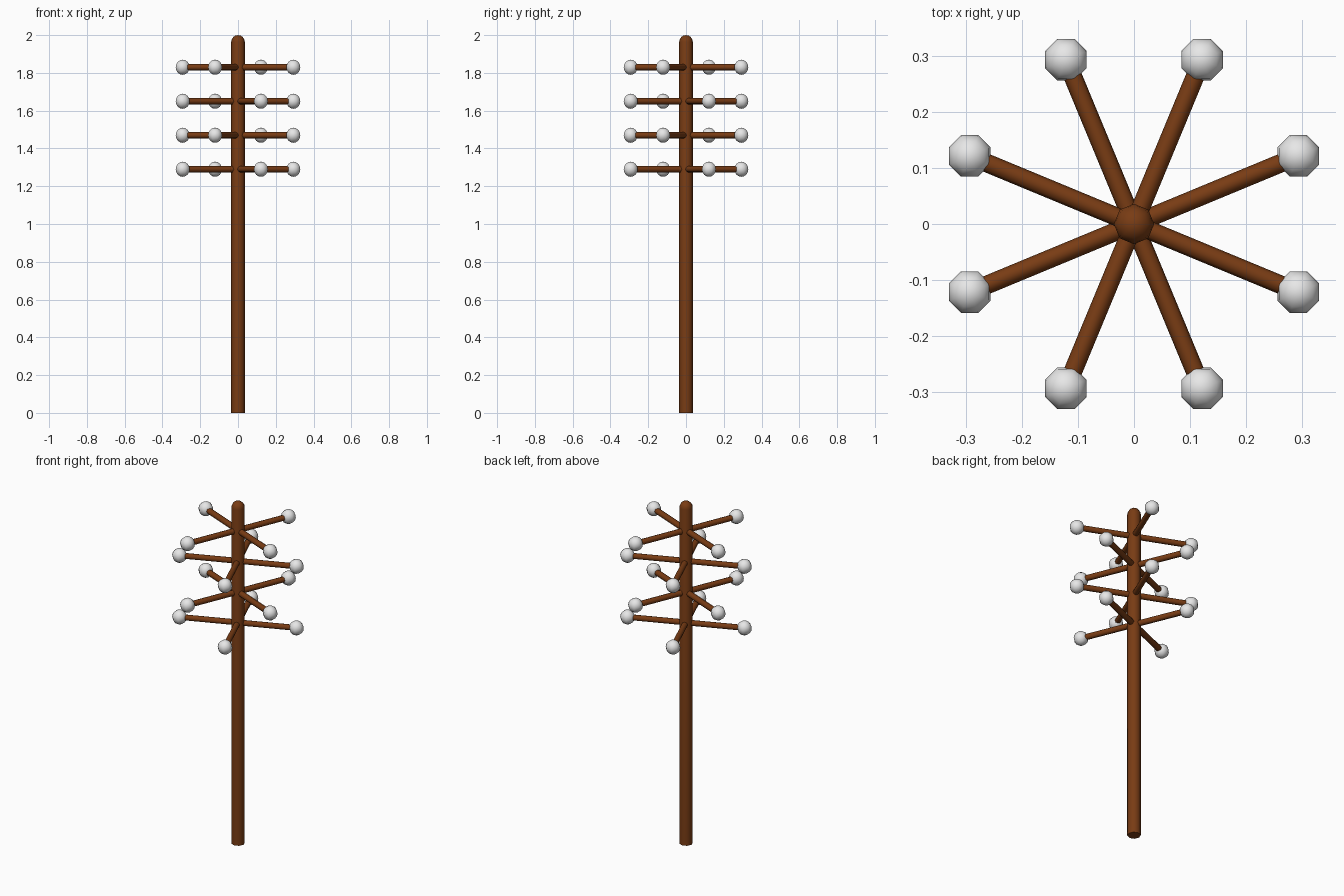
import bpy, bmesh, math
from mathutils import Matrix, Vector

if "Cube" in bpy.data.objects:
    bpy.data.objects.remove(bpy.data.objects["Cube"])


def material(name, rgb):
    m = bpy.data.materials.new(name)
    m.diffuse_color = (*rgb, 1)
    m.use_nodes = True
    m.node_tree.nodes["Principled BSDF"].inputs["Base Color"].default_value = m.diffuse_color
    return m


wood = material("brown wood", (0.19, 0.045, 0.007))
white = material("pale ceramic", (0.8, 0.8, 0.8))


def finish(bm, name, mat, angle):
    bmesh.ops.recalc_face_normals(bm, faces=bm.faces)
    me = bpy.data.meshes.new(name)
    bm.to_mesh(me)
    bm.free()
    me.materials.append(mat)
    ob = bpy.data.objects.new(name, me)
    bpy.context.collection.objects.link(ob)
    bpy.ops.object.select_all(action='DESELECT')
    ob.select_set(True)
    bpy.context.view_layer.objects.active = ob
    bpy.ops.object.shade_smooth_by_angle(angle=math.radians(angle))
    return ob


# Pole: straight shaft with a rounded top, as a spun profile
R = 0.036
profile = [(0, 0), (R, 0), (R, 1.964)]
profile += [(R * math.cos(a), 1.964 + R * math.sin(a))
            for a in (math.radians(d) for d in (22.5, 45, 67.5))] + [(0, 2.0)]
bm = bmesh.new()
verts = [bm.verts.new((x, 0, z)) for x, z in profile]
edges = [bm.edges.new(p) for p in zip(verts, verts[1:])]
bmesh.ops.spin(bm, geom=verts + edges, cent=(0, 0, 0), axis=(0, 0, 1),
               angle=math.tau, steps=8)
bmesh.ops.remove_doubles(bm, verts=bm.verts, dist=1e-5)
finish(bm, "pole", wood, 60)

# Four tiers of crossed arms, turned alternately, with a knob on each end
REACH = 0.317
for tier, z in enumerate((1.29, 1.47, 1.65, 1.83)):
    start = 22.5 if tier % 2 == 0 else 67.5
    for k in range(4):
        a = math.radians(start + 90 * k)
        turn = Matrix.Translation((0, 0, z)) @ Matrix.Rotation(a, 4, 'Z')
        if k < 2:
            bm = bmesh.new()
            bmesh.ops.create_cone(
                bm, cap_ends=True, segments=8, radius1=0.0165, radius2=0.0165,
                depth=2 * REACH - 0.02,
                matrix=turn @ Matrix.Rotation(math.pi / 2, 4, 'Y'))
            finish(bm, f"arm_{tier}_{k}", wood, 60)
        bm = bmesh.new()
        bmesh.ops.create_uvsphere(
            bm, u_segments=8, v_segments=8, radius=0.04,
            matrix=turn @ Matrix.Translation((REACH, 0, 0)) @ Matrix.Rotation(0, 4, 'Z'))
        finish(bm, f"insulator_{tier}_{k}", white, 60)
